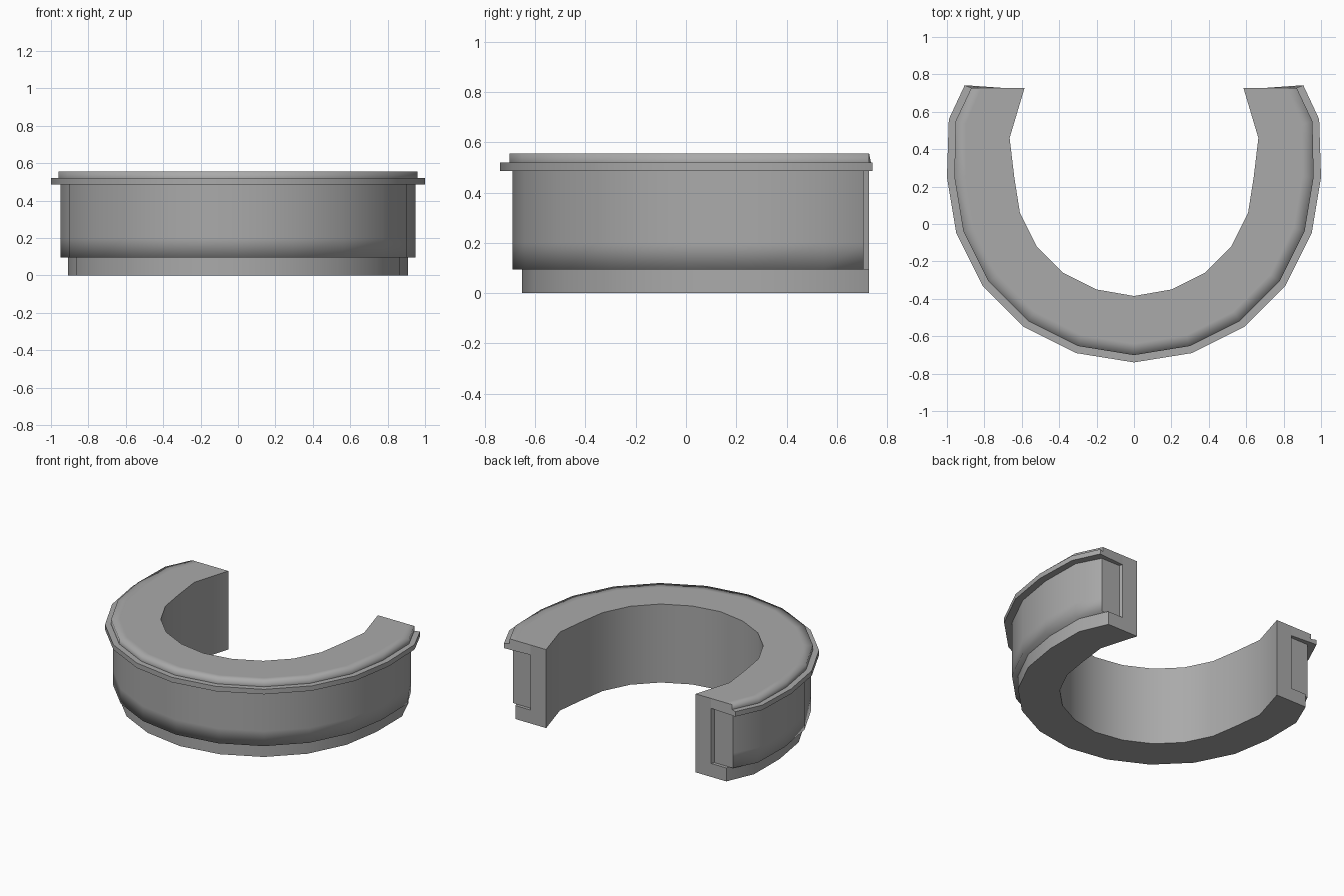
import bpy
import bmesh

if "Cube" in bpy.data.objects:
    bpy.data.objects.remove(bpy.data.objects["Cube"], do_unlink=True)

grey = bpy.data.materials.new("plain grey")
grey.use_nodes = True
COLOUR = (0.4, 0.4, 0.4, 1)
grey.diffuse_color = COLOUR
grey.node_tree.nodes["Principled BSDF"].inputs["Base Color"].default_value = COLOUR

# Horseshoe plan: half of the outer rim and of the inner opening, front to back
OUTER = [(0, -.74), (.31, -.69), (.59, -.55), (.81, -.33),
         (.95, -.05), (1, .25), (.99, .56), (.905, .742)]
INNER = [(0, -.385), (.2, -.35), (.38, -.26), (.52, -.12),
         (.61, .06), (.64, .25), (.665, .46), (.585, .728)]


def mirrored(half):
    return [(-x, y) for x, y in reversed(half[1:])] + half


PATH = list(zip(mirrored(OUTER), mirrored(INNER)))


def sweep(name, section, end_y, soft_rows=()):
    """Sweep a closed section of (depth, height) around the horseshoe.
    Depth runs from 0 at the outer rim to 1 at the opening."""
    bm = bmesh.new()
    rings = []
    for (ox, oy), (ix, iy) in PATH:
        ring = []
        for depth, z in section:
            y = oy + (iy - oy) * depth
            if depth > 0:
                y = min(y, end_y)
            ring.append(bm.verts.new((ox + (ix - ox) * depth, y, z)))
        rings.append(ring)
    count = len(section)
    for a, b in zip(rings, rings[1:]):
        for i in range(count):
            j = (i + 1) % count
            bm.faces.new((a[i], a[j], b[j], b[i]))
    bm.faces.new(rings[0])
    bm.faces.new(rings[-1])
    bmesh.ops.recalc_face_normals(bm, faces=bm.faces)

    # Smooth round the plan and over the softened rows, crisp elsewhere
    soft = [{ring[r] for ring in rings} for r in soft_rows]
    for face in bm.faces:
        face.smooth = True
    for edge in bm.edges:
        in_soft = any(set(edge.verts) <= row for row in soft)
        edge.smooth = in_soft or edge.calc_face_angle(0) < 0.6

    mesh = bpy.data.meshes.new(name)
    bm.to_mesh(mesh)
    bm.free()
    mesh.materials.append(grey)
    obj = bpy.data.objects.new(name, mesh)
    bpy.context.collection.objects.link(obj)
    return obj


SEAM = .62      # where the outer parts meet the inner panel
END = .728      # back end of the arms

# Top slab with its projecting lip
sweep("counter_top", [(SEAM, .485), (0, .485), (0, .52), (.11, .52),
                      (.11, .555), (.28, .555), (SEAM, .555)], END, [4])
# Outer wall, set back slightly at the arm ends
sweep("outer_wall", [(SEAM, .095), (.14, .095), (.14, .2),
                     (.14, .485), (SEAM, .485)], .705, [1])
# Recessed plinth
sweep("plinth", [(SEAM, 0), (.25, 0), (.25, .095), (SEAM, .095)], END)
# Full-height panel facing the opening
sweep("inner_panel", [(1, 0), (SEAM, 0), (SEAM, .555), (1, .555)], END)
